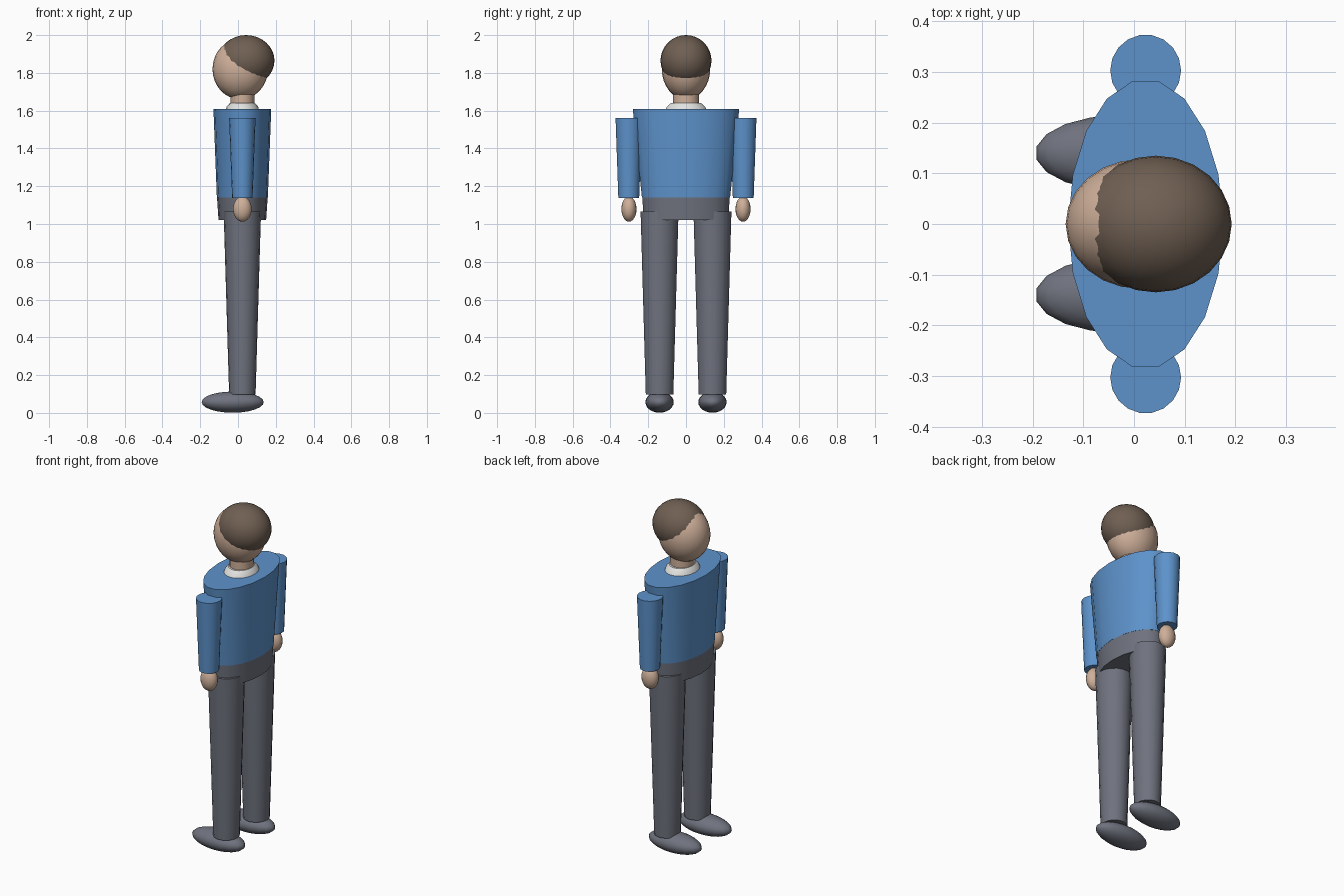
import bpy, bmesh, math
from mathutils import Matrix

if "Cube" in bpy.data.objects:
    bpy.data.objects.remove(bpy.data.objects["Cube"], do_unlink=True)


def material(name, rgb):
    mat = bpy.data.materials.new(name)
    mat.use_nodes = True
    mat.diffuse_color = (*rgb, 1)
    mat.node_tree.nodes["Principled BSDF"].inputs["Base Color"].default_value = (*rgb, 1)
    return mat


BLUE = material("shirt blue", (0.11, 0.29, 0.60))
GREY = material("trouser grey", (0.16, 0.17, 0.21))
SKIN = material("skin", (0.62, 0.43, 0.32))
HAIR = material("hair brown", (0.16, 0.115, 0.085))
WHITE = material("collar white", (0.76, 0.76, 0.75))

SIDES = 18
CX = 0.023  # body axis; the figure faces -x


def finish(name, bm, mat):
    bmesh.ops.recalc_face_normals(bm, faces=bm.faces)
    mesh = bpy.data.meshes.new(name)
    bm.to_mesh(mesh)
    bm.free()
    mesh.materials.append(mat)
    obj = bpy.data.objects.new(name, mesh)
    bpy.context.collection.objects.link(obj)
    bpy.ops.object.select_all(action="DESELECT")
    obj.select_set(True)
    bpy.context.view_layer.objects.active = obj
    bpy.ops.object.shade_smooth_by_angle(angle=math.radians(40))


def tube(name, mat, rings, y=0):
    """Capped elliptical loft; each ring is (z, x radius, y radius)."""
    bm = bmesh.new()
    loops = []
    for z, rx, ry in rings:
        angles = [math.tau * i / SIDES for i in range(SIDES)]
        loops.append([bm.verts.new((CX + rx * math.cos(a), y + ry * math.sin(a), z))
                      for a in angles])
    for low, high in zip(loops, loops[1:]):
        for i in range(SIDES):
            j = (i + 1) % SIDES
            bm.faces.new((low[i], low[j], high[j], high[i]))
    bm.faces.new(loops[0])
    bm.faces.new(loops[-1])
    finish(name, bm, mat)


def ellipsoid(name, mat, centre, radii, segments=SIDES, rings=12):
    bm = bmesh.new()
    bmesh.ops.create_uvsphere(
        bm, u_segments=segments, v_segments=rings, radius=1,
        matrix=Matrix.Translation(centre) @ Matrix.Diagonal((*radii, 1)))
    finish(name, bm, mat)


# Trunk
tube("shirt_body", BLUE, [(1.14, 0.135, 0.237), (1.608, 0.153, 0.286)])
tube("pelvis", GREY, [(1.02, 0.126, 0.227), (1.14, 0.134, 0.235)])

# Collar, neck and head
tube("collar", WHITE, [(1.60, 0.09, 0.112), (1.622, 0.083, 0.102), (1.64, 0.066, 0.081)])
tube("neck", SKIN, [(1.60, 0.064, 0.069), (1.74, 0.064, 0.069)])
ellipsoid("head", SKIN, (0.012, 0, 1.82), (0.147, 0.128, 0.16), 24, 16)
ellipsoid("hair", HAIR, (0.043, 0, 1.865), (0.15, 0.135, 0.135), 24, 16)

# Paired limbs: the model's left is on -y, as it faces -x
for side, s in (("left", 1), ("right", -1)):
    tube(side + "_sleeve", BLUE, [(1.137, 0.054, 0.056), (1.56, 0.07, 0.071)], s * 0.303)
    ellipsoid(side + "_hand", SKIN, (CX, s * 0.302, 1.079), (0.05, 0.04, 0.067))
    tube(side + "_leg", GREY, [(0.097, 0.07, 0.074), (1.065, 0.099, 0.102)], s * 0.14)
    ellipsoid(side + "_foot", GREY, (-0.028, s * 0.14, 0.057), (0.167, 0.075, 0.056))
